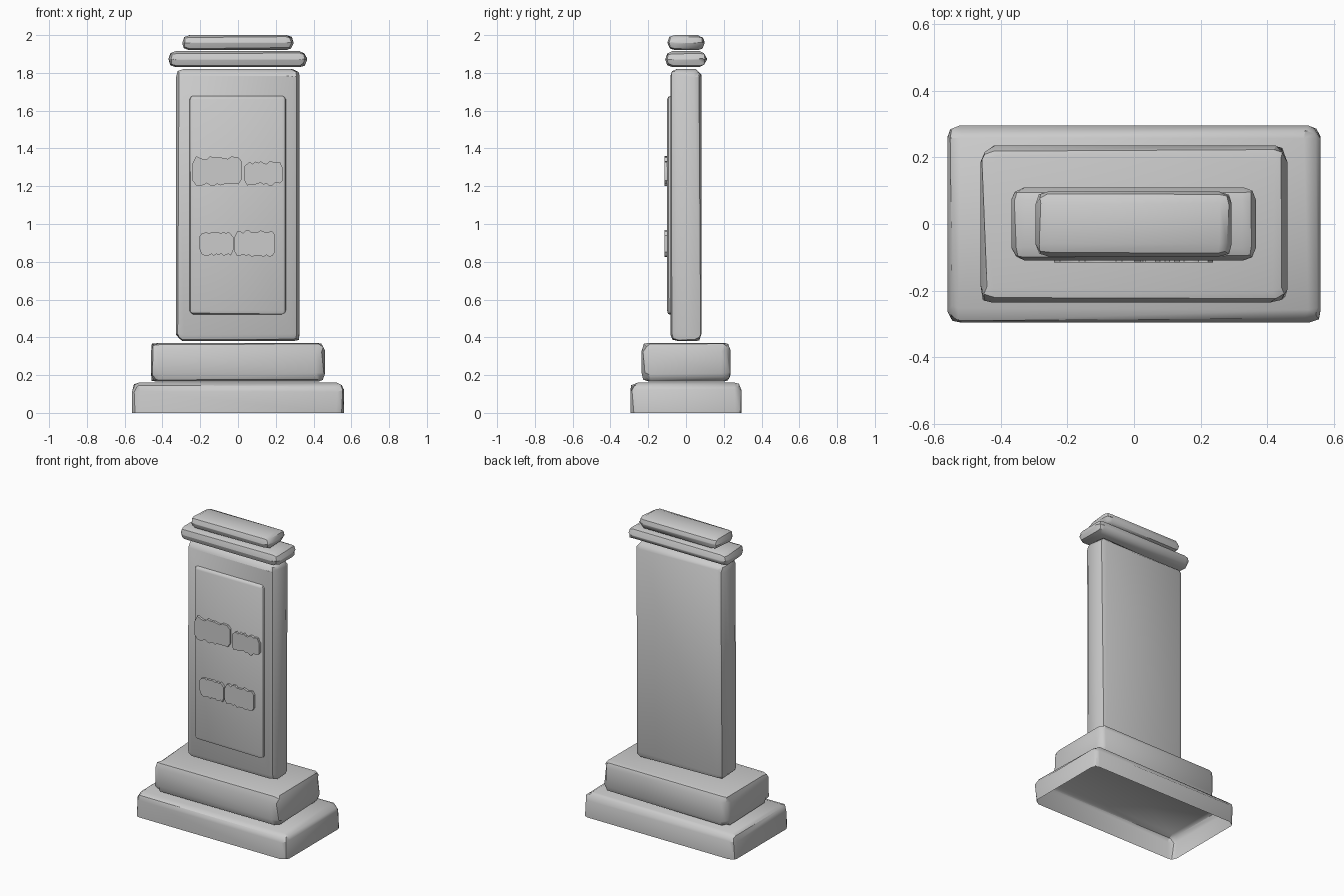
import bpy, bmesh, math, random
from mathutils import Vector

random.seed(7)
cube = bpy.data.objects.get("Cube")
if cube:
    bpy.data.objects.remove(cube, do_unlink=True)

stone = bpy.data.materials.new("grey_stone")
stone.use_nodes = True
GREY = (0.6, 0.6, 0.6, 1.0)
stone.diffuse_color = GREY
stone.node_tree.nodes["Principled BSDF"].inputs["Base Color"].default_value = GREY


def finish(name, bm, angle=35):
    mesh = bpy.data.meshes.new(name)
    bm.to_mesh(mesh)
    bm.free()
    mesh.materials.append(stone)
    mesh.shade_smooth()
    mesh.set_sharp_from_angle(angle=math.radians(angle))
    obj = bpy.data.objects.new(name, mesh)
    bpy.context.collection.objects.link(obj)
    return obj


def worn_block(name, x, y, z, bevel, wear, open_bottom=False):
    """Box with rounded edges whose chamfers wander like hand-cut stone."""
    bm = bmesh.new()
    bmesh.ops.create_cube(bm, size=1)
    ranges = (x, y, z)
    for v in bm.verts:
        v.co = Vector([r[0] if c < 0 else r[1] for c, r in zip(v.co, ranges)])
    if open_bottom:
        floor = min(bm.faces, key=lambda f: f.calc_center_median().z)
        bmesh.ops.delete(bm, geom=[floor], context='FACES_ONLY')
    edges = [e for e in bm.edges if not e.is_boundary]
    bmesh.ops.bevel(bm, geom=edges, offset=bevel, segments=2, profile=0.5,
                    affect='EDGES', clamp_overlap=True)
    # Move points only inside their own flat faces, so the sides stay true
    for v in bm.verts:
        for i, (low, high) in enumerate(ranges):
            if min(v.co[i] - low, high - v.co[i]) > 1e-4:
                moved = v.co[i] + random.uniform(-wear, wear)
                v.co[i] = max(low, min(high, moved))
    bmesh.ops.recalc_face_normals(bm, faces=bm.faces)
    if open_bottom and max(bm.faces, key=lambda f: f.calc_area()).normal.z < 0:
        bmesh.ops.reverse_faces(bm, faces=bm.faces)
    return finish(name, bm)


def worn_patch(name, x0, x1, z0, z1, front=-0.115, back=-0.095, steps=14):
    """Thin raised patch of eroded stone with a ragged outline."""
    rough = 0.018
    top, bottom = [], []
    for i in range(steps + 1):
        px = x0 + (x1 - x0) * i / steps
        inset = 0.025 if i in (0, steps) else 0
        bottom.append((px, z0 + inset + random.uniform(0, rough)))
        top.append((px, z1 - inset - random.uniform(0, rough)))
    bm = bmesh.new()
    ring = bottom + top[::-1]
    face = bm.faces.new([bm.verts.new((px, back, pz)) for px, pz in ring])
    side = bmesh.ops.extrude_face_region(bm, geom=[face])["geom"]
    for v in side:
        if isinstance(v, bmesh.types.BMVert):
            v.co.y = front
    bmesh.ops.recalc_face_normals(bm, faces=bm.faces)
    return finish(name, bm)


# Stepped plinth; the lowest step is a hollow shell
worn_block("lower_plinth", (-0.56, 0.56), (-0.295, 0.295), (0, 0.16),
           0.042, 0.009, open_bottom=True)
worn_block("upper_plinth", (-0.46, 0.46), (-0.235, 0.235), (0.165, 0.37),
           0.042, 0.009)

# Upright slab and the raised panel on its front
worn_block("slab", (-0.328, 0.325), (-0.083, 0.083), (0.38, 1.82), 0.038, 0.008)
worn_block("front_panel", (-0.258, 0.256), (-0.1, -0.04), (0.52, 1.68),
           0.022, 0.003)

# Rounded cap stones
worn_block("lower_cap", (-0.368, 0.366), (-0.11, 0.11), (1.83, 1.915), 0.041, 0.004)
worn_block("upper_cap", (-0.295, 0.293), (-0.098, 0.098), (1.92, 2.0), 0.039, 0.004)

# Eroded patches on the panel
worn_patch("upper_patch_right", -0.24, 0.02, 1.2, 1.36)
worn_patch("upper_patch_left", 0.035, 0.237, 1.2, 1.335)
worn_patch("lower_patch_right", -0.205, -0.025, 0.83, 0.96)
worn_patch("lower_patch_left", -0.02, 0.197, 0.825, 0.97)
